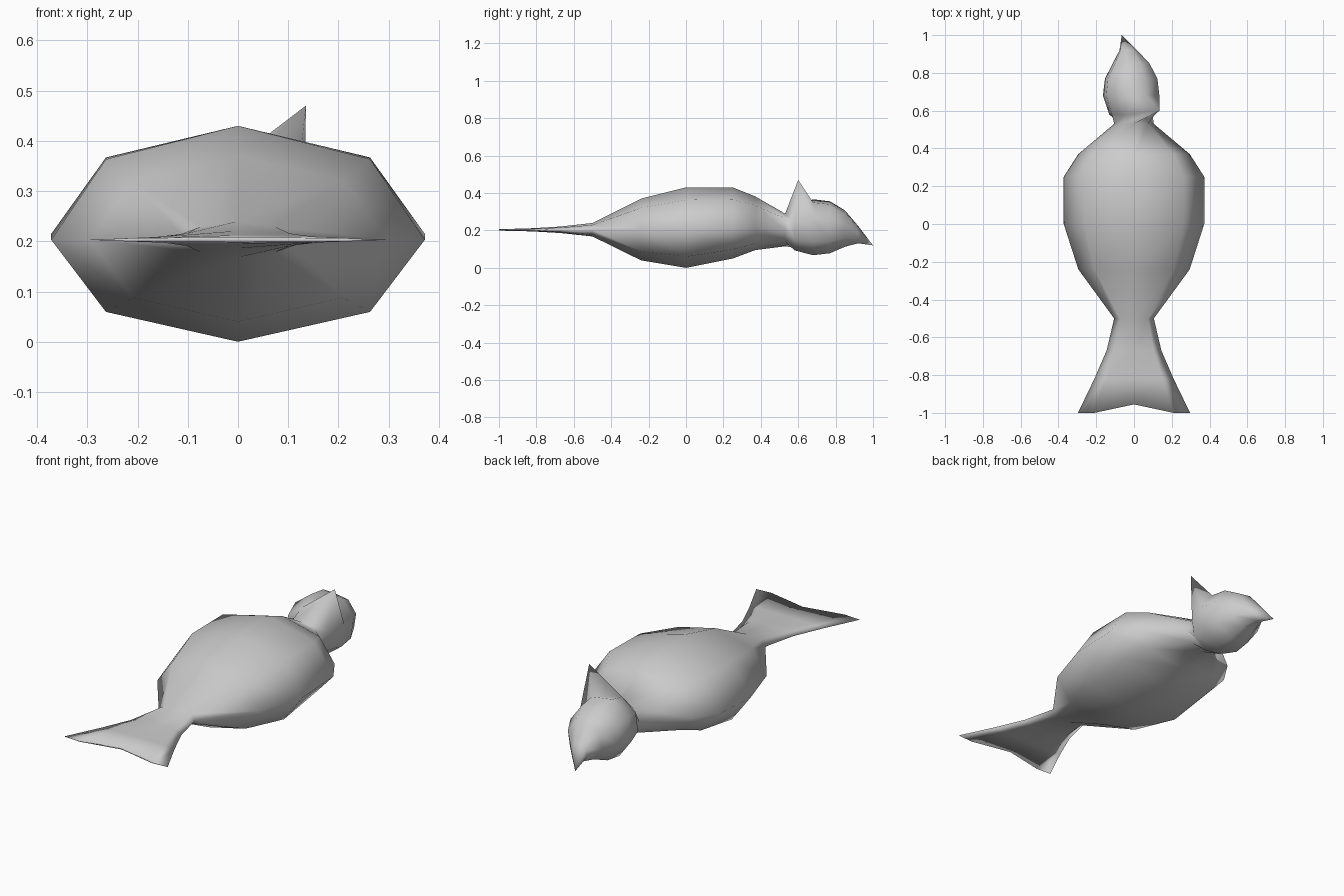
import bpy, bmesh
from math import sin, cos, pi, radians

if "Cube" in bpy.data.objects:
    bpy.data.objects.remove(bpy.data.objects["Cube"])

SIDES = 8
ROLL = radians(31)   # the head is cocked to one side


def ring(bm, y, cx, cz, hw, up, down, roll=0.0):
    """Octagonal section; vertex 0 is the top, running round towards +x."""
    verts = []
    for k in range(SIDES):
        a = 2 * pi * k / SIDES
        u = hw * sin(a)
        v = (up if cos(a) > 0 else down) * cos(a)
        verts.append(bm.verts.new((cx + u * cos(roll) + v * sin(roll), y,
                                   cz - u * sin(roll) + v * cos(roll))))
    return verts


# Tail and body sections: y, half width, middle z, top z, bottom z
body = [
    (-1.00, 0.297, 0.203, 0.208, 0.198),
    (-0.82, 0.210, 0.203, 0.212, 0.195),
    (-0.67, 0.145, 0.203, 0.221, 0.186),
    (-0.50, 0.105, 0.203, 0.240, 0.168),
    (-0.24, 0.295, 0.203, 0.370, 0.040),
    (0.00, 0.372, 0.203, 0.430, 0.000),
    (0.25, 0.372, 0.215, 0.430, 0.050),
    (0.37, 0.295, 0.215, 0.382, 0.095),
    (0.53, 0.105, 0.203, 0.290, 0.115),
]
# Head sections: y, centre x, centre z, radius
head = [
    (0.58, -0.010, 0.215, 0.125),
    (0.68, -0.015, 0.217, 0.154),
    (0.77, -0.015, 0.217, 0.143),
    (0.85, -0.015, 0.210, 0.100),
    (0.92, -0.030, 0.178, 0.048),
]

bm = bmesh.new()
rings = [ring(bm, y, 0, m, w, t - m, m - b) for y, w, m, t, b in body]
rings += [ring(bm, y, x, z, r, r, r, ROLL) for y, x, z, r in head]

# Notch in the tail end and pointed crest on the head
for k in (0, 4):
    rings[0][k].co.y = -0.955
rings[len(body)][0].co = (0.135, 0.60, 0.47)

# Skin between sections
for a, b in zip(rings, rings[1:]):
    for k in range(SIDES):
        n = (k + 1) % SIDES
        bm.faces.new((a[k], a[n], b[n], b[k]))

# Thin closing strip at the tail end
t = rings[0]
bm.faces.new((t[2], t[1], t[3]))
bm.faces.new((t[1], t[0], t[4], t[3]))
bm.faces.new((t[0], t[7], t[5], t[4]))
bm.faces.new((t[7], t[6], t[5]))

# Beak tip
tip = bm.verts.new((-0.065, 1.0, 0.12))
for k in range(SIDES):
    bm.faces.new((rings[-1][k], rings[-1][(k + 1) % SIDES], tip))

bmesh.ops.recalc_face_normals(bm, faces=bm.faces)
for f in bm.faces:
    f.smooth = True

mesh = bpy.data.meshes.new("bird")
bm.to_mesh(mesh)
bm.free()
bpy.context.collection.objects.link(bpy.data.objects.new("bird", mesh))
